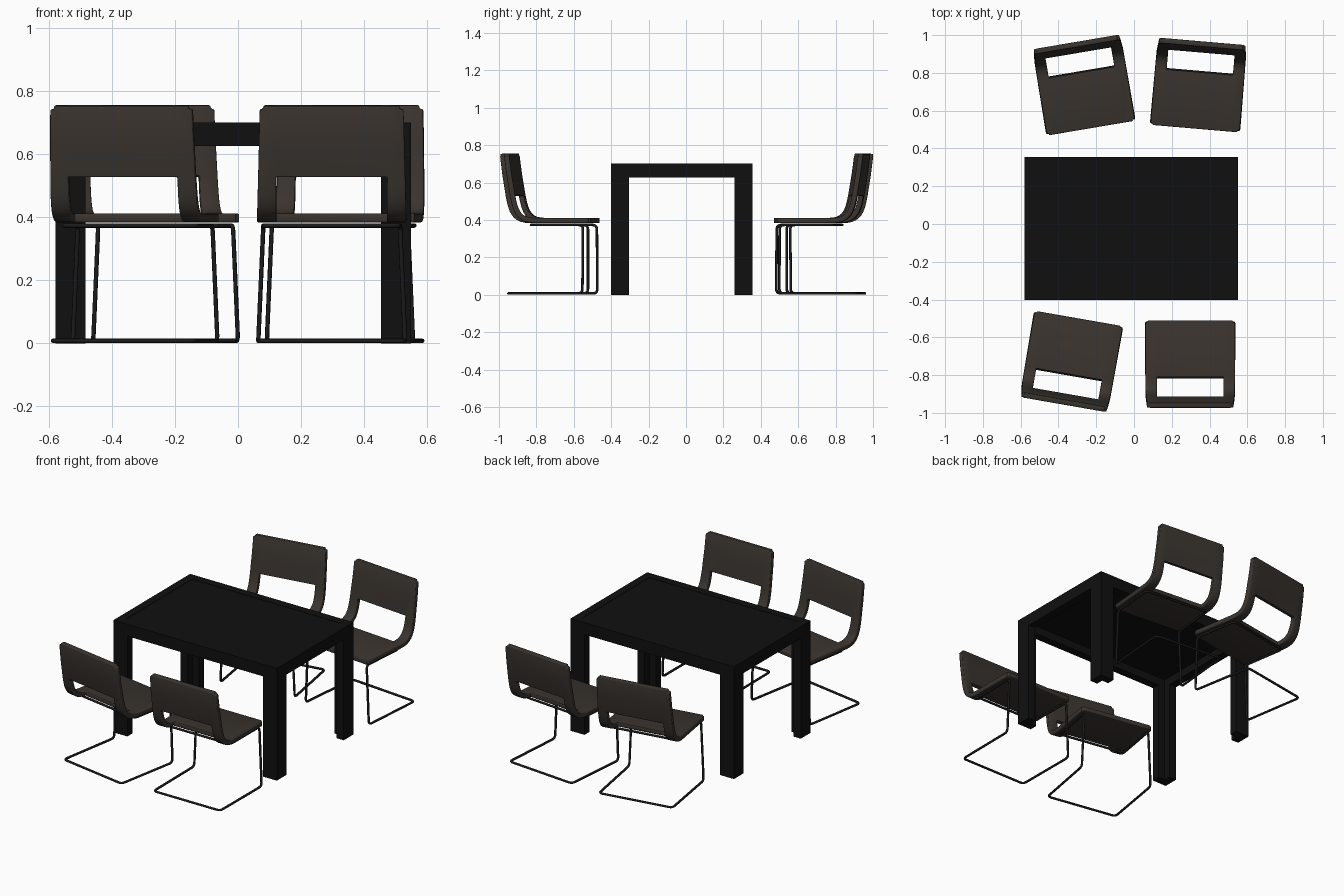
import bpy, bmesh
from math import radians
from mathutils import Vector, Matrix

if "Cube" in bpy.data.objects:
    bpy.data.objects.remove(bpy.data.objects["Cube"])


def material(name, rgb):
    m = bpy.data.materials.new(name)
    m.diffuse_color = (*rgb, 1)
    m.use_nodes = True
    m.node_tree.nodes["Principled BSDF"].inputs["Base Color"].default_value = m.diffuse_color
    return m


BLACK = material("black_lacquer", (0.005, 0.005, 0.005))
BROWN = material("dark_brown", (0.042, 0.034, 0.028))
STEEL = material("dark_steel", (0.011, 0.011, 0.011))


def add_object(name, data, mat):
    ob = bpy.data.objects.new(name, data)
    bpy.context.collection.objects.link(ob)
    data.materials.append(mat)
    return ob


def prism(name, outline, z0, z1, mat):
    """Extrude a flat outline from z0 up to z1."""
    bm = bmesh.new()
    face = bm.faces.new([bm.verts.new((x, y, z0)) for x, y in outline])
    ext = bmesh.ops.extrude_face_region(bm, geom=[face])["geom"]
    bmesh.ops.translate(bm, vec=(0, 0, z1 - z0),
                        verts=[v for v in ext if isinstance(v, bmesh.types.BMVert)])
    bmesh.ops.recalc_face_normals(bm, faces=bm.faces)
    me = bpy.data.meshes.new(name)
    bm.to_mesh(me)
    bm.free()
    return add_object(name, me, mat)


def rect(x0, x1, y0, y1):
    return [(x0, y0), (x1, y0), (x1, y1), (x0, y1)]


# ---- table: framed top on four corner legs ----
X0, X1, Y0, Y1 = -0.58, 0.55, -0.402, 0.355
TOP, APRON, LEG, T = 0.702, 0.627, 0.096, 0.05
prism("table_panel", rect(X0 + T, X1 - T, Y0 + T, Y1 - T), TOP - 0.025, TOP - 0.002, BLACK)
prism("front_apron", rect(X0, X1, Y0, Y0 + T), APRON, TOP, BLACK)
prism("back_apron", rect(X0, X1, Y1 - T, Y1), APRON, TOP, BLACK)
prism("left_apron", rect(X0, X0 + T, Y0 + T, Y1 - T), APRON, TOP, BLACK)
prism("right_apron", rect(X1 - T, X1, Y0 + T, Y1 - T), APRON, TOP, BLACK)
for side, x, sx in (("left", X0, 1), ("right", X1, -1)):
    for end, y, sy in (("front", Y0, 1), ("back", Y1, -1)):
        ell = [(0, 0), (LEG, 0), (LEG, T), (T, T), (T, LEG), (0, LEG)]
        prism(f"{end}_{side}_table_leg", [(x + sx * a, y + sy * b) for a, b in ell],
              0, APRON, BLACK)


# ---- chair shell: bent sheet with a window low in the back ----
def bezier(p, t):
    u = 1 - t
    return (p[0] * u ** 3 + 3 * p[1] * u * u * t + 3 * p[2] * u * t * t + p[3] * t ** 3)


BEND = [Vector(p) for p in ((0.30, 0.398), (0.39, 0.398), (0.402, 0.455), (0.417, 0.53))]
PROFILE = [Vector((0, 0.398))] + [bezier(BEND, i / 10) for i in range(11)]
PROFILE += [Vector((0.436, 0.645)), Vector((0.450, 0.755))]


def shell(name, place):
    bm = bmesh.new()
    rows = []
    for d, z in PROFILE:
        half = 0.237 - 0.009 * max(0, (z - 0.398) / 0.357)
        rows.append([bm.verts.new((x, -d, z)) for x in (-half, -0.176, 0.176, half)])
    for i in range(len(rows) - 1):
        for j in range(3):
            if j == 1 and 1 <= i <= 10:
                continue
            bm.faces.new((rows[i][j], rows[i][j + 1], rows[i + 1][j + 1], rows[i + 1][j]))
    # rounded sheet corners
    corners = [rows[0][0], rows[0][3], rows[-1][0], rows[-1][3]]
    bmesh.ops.bevel(bm, geom=corners, offset=0.012, segments=3, affect='VERTICES')
    bmesh.ops.recalc_face_normals(bm, faces=bm.faces)
    me = bpy.data.meshes.new(name)
    bm.to_mesh(me)
    bm.free()
    ob = add_object(name, me, BROWN)
    ob.matrix_world = place
    sol = ob.modifiers.new("thickness", 'SOLIDIFY')
    sol.thickness, sol.offset = 0.028, 0
    bev = ob.modifiers.new("soft_edges", 'BEVEL')
    bev.width, bev.segments, bev.angle_limit = 0.004, 2, radians(50)
    bpy.ops.object.select_all(action='DESELECT')
    ob.select_set(True)
    bpy.context.view_layer.objects.active = ob
    bpy.ops.object.shade_smooth_by_angle(angle=radians(35))


# ---- chair frame: one closed loop of bent tube ----
def fillet(points, r):
    out = []
    n = len(points)
    for i, p in enumerate(points):
        a = p + (points[i - 1] - p).normalized() * r
        b = p + (points[(i + 1) % n] - p).normalized() * r
        for k in range(6):
            t = k / 5
            out.append(a * (1 - t) ** 2 + p * 2 * t * (1 - t) + b * t * t)
    return out


def frame(name, place):
    right = [(0.215, -0.30, 0.374), (0.217, -0.014, 0.374),
             (0.233, -0.014, 0.008), (0.230, -0.42, 0.008)]
    loop = right + [(-x, y, z) for x, y, z in reversed(right)]
    pts = fillet([Vector(p) for p in loop], 0.025)
    cu = bpy.data.curves.new(name, 'CURVE')
    cu.dimensions = '3D'
    cu.bevel_depth, cu.bevel_resolution = 0.007, 2
    sp = cu.splines.new('POLY')
    sp.points.add(len(pts) - 1)
    for q, p in zip(sp.points, pts):
        q.co = (*p, 1)
    sp.use_cyclic_u = True
    sp.use_smooth = True
    ob = add_object(name, cu, STEEL)
    ob.matrix_world = place


# ---- four chairs, placed by the middle of the seat's front edge ----
CHAIRS = (("front_right", 0.2975, -0.51, 0), ("front_left", -0.2925, -0.50, -9.9),
          ("back_right", 0.3225, 0.505, 175.1), ("back_left", -0.2275, 0.5075, 189.6))
for label, x, y, deg in CHAIRS:
    place = Matrix.Translation((x, y, 0)) @ Matrix.Rotation(radians(deg), 4, 'Z')
    shell(label + "_chair_seat_and_back", place)
    frame(label + "_chair_frame", place)
